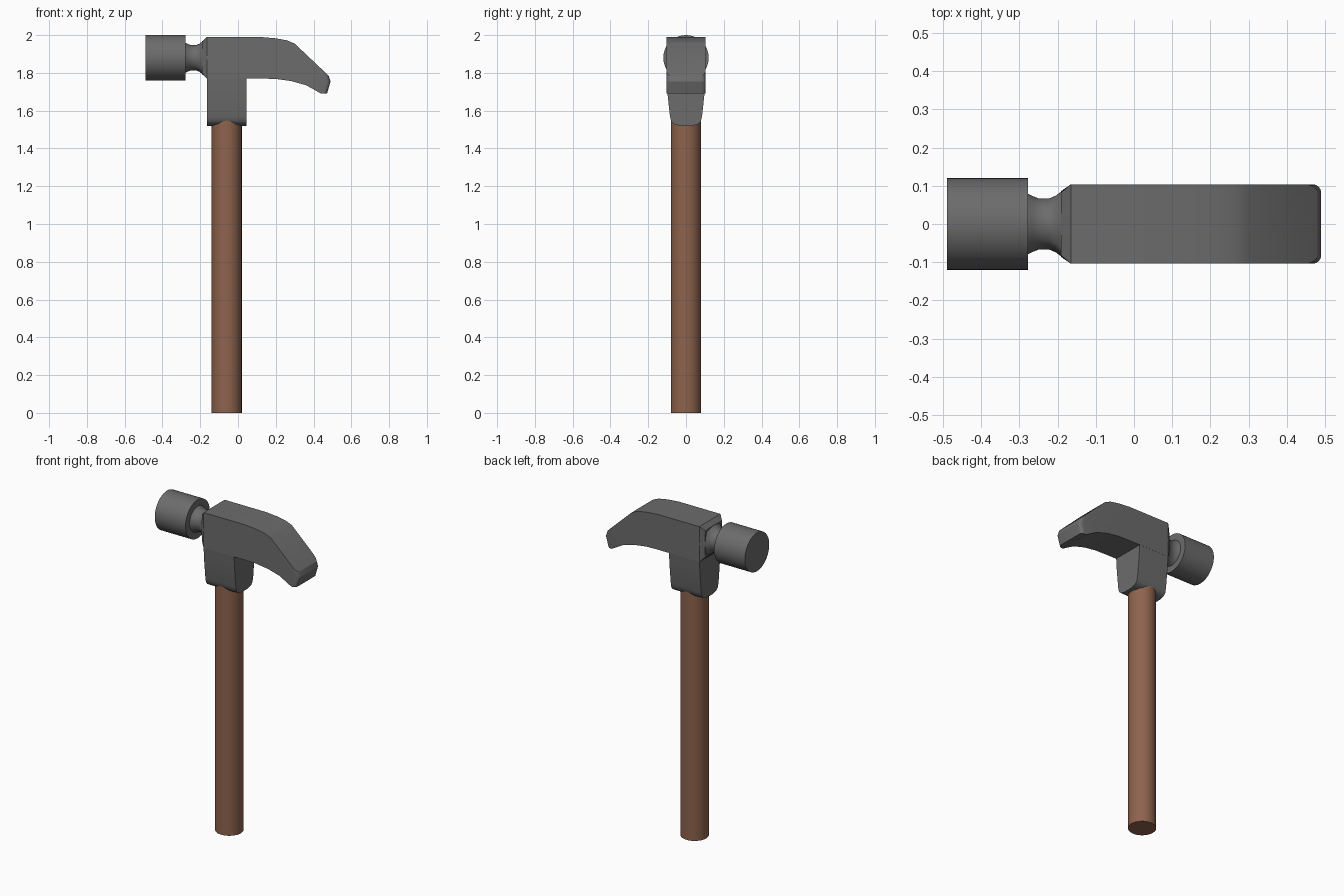
import bpy, bmesh
from math import sin, cos, pi, radians
from mathutils import Vector

cube = bpy.data.objects.get("Cube")
if cube:
    bpy.data.objects.remove(cube, do_unlink=True)


def material(name, rgb):
    mat = bpy.data.materials.new(name)
    mat.use_nodes = True
    mat.diffuse_color = (*rgb, 1)
    mat.node_tree.nodes["Principled BSDF"].inputs["Base Color"].default_value = (*rgb, 1)
    return mat


steel = material("dark steel", (0.15, 0.15, 0.15))
wood = material("brown wood", (0.27, 0.125, 0.075))


def finish(name, bm, mat, angle=30):
    bmesh.ops.recalc_face_normals(bm, faces=bm.faces)
    mesh = bpy.data.meshes.new(name)
    bm.to_mesh(mesh)
    bm.free()
    mesh.materials.append(mat)
    obj = bpy.data.objects.new(name, mesh)
    bpy.context.collection.objects.link(obj)
    bpy.ops.object.select_all(action="DESELECT")
    obj.select_set(True)
    bpy.context.view_layer.objects.active = obj
    bpy.ops.object.shade_smooth_by_angle(angle=radians(angle))
    return obj


def loft(name, rings, mat, angle=30):
    """Skin a list of equal-length point rings and cap both ends."""
    bm = bmesh.new()
    loops = [[bm.verts.new(p) for p in ring] for ring in rings]
    for a, b in zip(loops, loops[1:]):
        for i in range(len(a)):
            j = (i + 1) % len(a)
            bm.faces.new((a[i], a[j], b[j], b[i]))
    bm.faces.new(loops[0])
    bm.faces.new(loops[-1])
    return finish(name, bm, mat, angle)


def ring(x, ry, rz, square=0.0, n=48):
    """Ring across x that blends from round (0) to square (1)."""
    pts = []
    for i in range(n):
        c, s = cos(2 * pi * i / n), sin(2 * pi * i / n)
        k = 1 + square * (1 / max(abs(c), abs(s)) - 1)
        pts.append((x, ry * c * k, AXIS_Z + rz * s * k))
    return pts


AXIS_Z = 1.88
HALF = 0.104

# Handle
bm = bmesh.new()
bmesh.ops.create_cone(bm, cap_ends=True, segments=48, radius1=0.08, radius2=0.08, depth=1.6)
bmesh.ops.translate(bm, verts=bm.verts, vec=(-0.06, 0, 0.8))
finish("handle", bm, wood)

# Striking face
loft("striking_face", [ring(-0.49, 0.12, 0.12), ring(-0.278, 0.12, 0.12)], steel)

# Waisted neck, round at the striking face and flaring to the body
loft("neck", [ring(-0.285, 0.083, 0.083), ring(-0.265, 0.073, 0.073),
              ring(-0.25, 0.067, 0.067), ring(-0.222, 0.067, 0.067),
              ring(-0.205, 0.074, 0.074, 0.15), ring(-0.19, 0.085, 0.085, 0.4)], steel, 40)

# Chamfered shoulder between neck and body
loft("shoulder", [ring(-0.191, 0.086, 0.086, 0.85), ring(-0.165, HALF, 0.11, 1)], steel, 20)

# Body and curved claw, cut from one side outline
outline = [(-0.165, 1.99), (-0.165, 1.77), (0.12, 1.77), (0.2, 1.768), (0.28, 1.757),
           (0.36, 1.735), (0.44, 1.69), (0.472, 1.692), (0.49, 1.755), (0.48, 1.785),
           (0.3, 1.955), (0.26, 1.972), (0.2, 1.983), (0.12, 1.99)]
bm = bmesh.new()
sides = [[bm.verts.new((x, y, z)) for x, z in outline] for y in (-HALF, HALF)]
for i in range(len(outline)):
    j = (i + 1) % len(outline)
    bm.faces.new((sides[0][i], sides[0][j], sides[1][j], sides[1][i]))
for side in sides:
    bm.faces.new(side)
# Round the corners of the claw tip
tip = [e for e in bm.edges if min(v.co.x for v in e.verts) > 0.465
       and abs(e.verts[0].co.y - e.verts[1].co.y) < 0.01]
bmesh.ops.bevel(bm, geom=tip, offset=0.022, segments=4, profile=0.5, affect="EDGES")
finish("body_and_claw", bm, steel, 25)

# Tapered socket with a rounded lower end
half = [(HALF, 1.78), (0.098, 1.69), (0.085, 1.57), (0.079, 1.545), (0.066, 1.53), (0.035, 1.52)]
section = half + [(-y, z) for y, z in reversed(half)]
loft("socket", [[(x, y, z) for y, z in section] for x in (-0.165, 0.045)], steel, 35)
